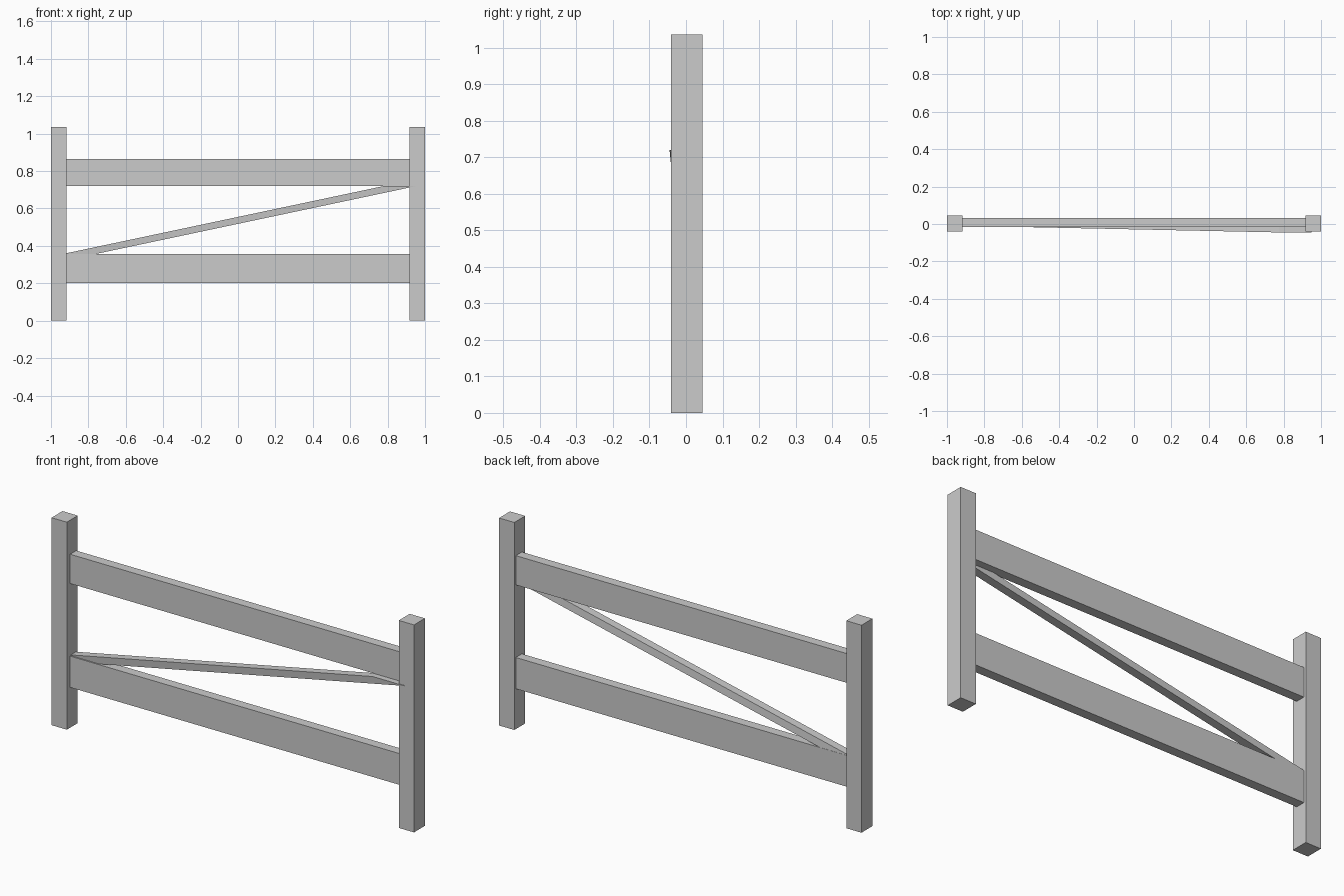
import bpy

if "Cube" in bpy.data.objects:
    bpy.data.objects.remove(bpy.data.objects["Cube"])


def prism(name, profile, fronts, depth):
    """Extrude an x-z outline backwards along y; fronts gives the front y of each corner."""
    n = len(profile)
    verts = [(x, y, z) for (x, z), y in zip(profile, fronts)]
    verts += [(x, y + depth, z) for x, y, z in verts]
    faces = [tuple(range(n)), tuple(reversed(range(n, 2 * n)))]
    faces += [(i, i + n, (i + 1) % n + n, (i + 1) % n) for i in range(n)]
    mesh = bpy.data.meshes.new(name)
    mesh.from_pydata(verts, [], faces)
    obj = bpy.data.objects.new(name, mesh)
    bpy.context.collection.objects.link(obj)
    return obj


def block(name, x0, x1, y0, y1, z0, z1):
    return prism(name, [(x0, z0), (x1, z0), (x1, z1), (x0, z1)], [y0] * 4, y1 - y0)


# Square posts at both ends
block("left_post", -1.0, -0.916, -0.041, 0.045, 0.0, 1.035)
block("right_post", 0.916, 1.0, -0.041, 0.045, 0.0, 1.035)

# Horizontal rails between the posts
block("lower_rail", -0.916, 0.916, -0.015, 0.033, 0.201, 0.357)
block("upper_rail", -0.916, 0.916, -0.015, 0.033, 0.719, 0.865)

# Diagonal brace, cut level at the rails and leaning slightly forward at the top
prism("diagonal_brace",
      [(-0.935, 0.357), (-0.76, 0.357), (0.95, 0.719), (0.775, 0.719)],
      [-0.009, -0.009, -0.045, -0.045], 0.041)
